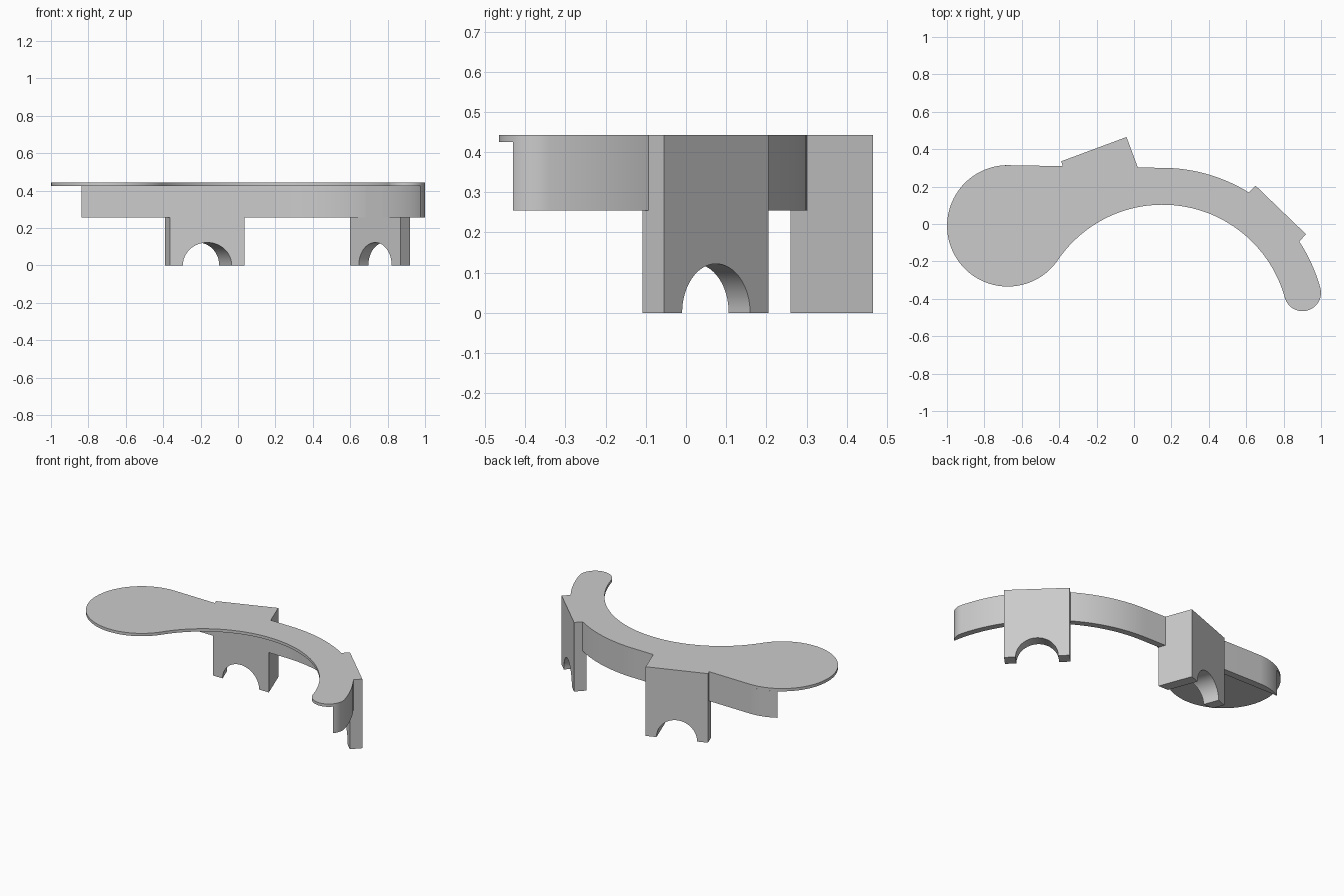
import bpy, bmesh
from math import sin, cos, radians, hypot, atan2, degrees, pi
from mathutils import Vector

cube = bpy.data.objects.get("Cube")
if cube:
    bpy.data.objects.remove(cube, do_unlink=True)

grey = bpy.data.materials.new("plain grey")
grey.use_nodes = True
grey.diffuse_color = (0.6, 0.6, 0.6, 1)
grey.node_tree.nodes["Principled BSDF"].inputs["Base Color"].default_value = (0.6, 0.6, 0.6, 1)

TOP, PLATE_BOTTOM, WALL_BOTTOM = 0.443, 0.425, 0.255


def arc(centre, radius, start, end, steps=40):
    """Points on an arc, angles in degrees."""
    angles = [radians(start + (end - start) * i / steps) for i in range(steps + 1)]
    return [Vector((centre[0] + radius * cos(a), centre[1] + radius * sin(a))) for a in angles]


def loft(name, ring_a, ring_b):
    """Solid between two matching rings of 3D points."""
    bm = bmesh.new()
    a = [bm.verts.new(p) for p in ring_a]
    b = [bm.verts.new(p) for p in ring_b]
    bm.faces.new(a)
    bm.faces.new(b[::-1])
    n = len(a)
    for i in range(n):
        j = (i + 1) % n
        bm.faces.new((a[j], a[i], b[i], b[j]))
    bmesh.ops.recalc_face_normals(bm, faces=bm.faces)
    mesh = bpy.data.meshes.new(name)
    bm.to_mesh(mesh)
    bm.free()
    obj = bpy.data.objects.new(name, mesh)
    bpy.context.collection.objects.link(obj)
    mesh.materials.append(grey)
    bpy.ops.object.select_all(action="DESELECT")
    obj.select_set(True)
    bpy.context.view_layer.objects.active = obj
    bpy.ops.object.shade_smooth_by_angle(angle=radians(30))
    return obj


def prism(name, outline, low, high):
    return loft(name, [(p.x, p.y, low) for p in outline], [(p.x, p.y, high) for p in outline])


# Shared layout: curved band, rounded tip, and round pad tangent to the band
hub, outer, inner, wall_inner = (0.153, -0.575), 0.875, 0.678, 0.835
tip_angle = 15.5
tip_radius = (outer - inner) / 2
tip = arc(hub, (outer + inner) / 2, tip_angle, tip_angle, 1)[0]
pad = (-0.675, -0.01)
dx, dy = pad[0] - hub[0], pad[1] - hub[1]
pad_radius = hypot(dx, dy) - inner
join = degrees(atan2(dy, dx))

# Thin top plate
prism("top_plate",
      arc(hub, outer, 90, tip_angle)
      + arc(tip, tip_radius, tip_angle, tip_angle - 180)[1:]
      + arc(hub, inner, tip_angle, join, 64)[1:]
      + arc(pad, pad_radius, join - 180, -270, 72)[1:],
      PLATE_BOTTOM, TOP)

# Skirt wall under the back edge, tapering to a point at the tip
prism("back_wall",
      arc(pad, pad_radius, 120, 90, 12)
      + arc(hub, outer, 90, tip_angle)
      + arc(tip, tip_radius, tip_angle, -40, 16)[1:]
      + arc(hub, wall_inner, 10.5, 90),
      WALL_BOTTOM, PLATE_BOTTOM)


def arched_leg(name, start, end, depth_start, depth_end, radius=0.122):
    """Block with a round arch through it; back face runs from start to end."""
    start, end = Vector(start), Vector(end)
    length = (end - start).length
    along = (end - start) / length
    inward = Vector((along.y, -along.x))
    profile = [Vector((0, 0)), Vector((0, TOP)), Vector((length, TOP)), Vector((length, 0))]
    profile += arc((length / 2, 0), radius, 0, 180, 32)
    back, front = [], []
    for u, z in profile:
        p = start + along * u
        q = p + inward * (depth_start + (depth_end - depth_start) * u / length)
        back.append((p.x, p.y, z))
        front.append((q.x, q.y, z))
    return loft(name, back, front)


# Two arched legs on the back edge
arched_leg("middle_leg", (-0.39, 0.335), (-0.04, 0.465), 0.074, 0.218)
arched_leg("left_leg", (0.65, 0.205), (0.92, -0.055), 0.074, 0.074)
